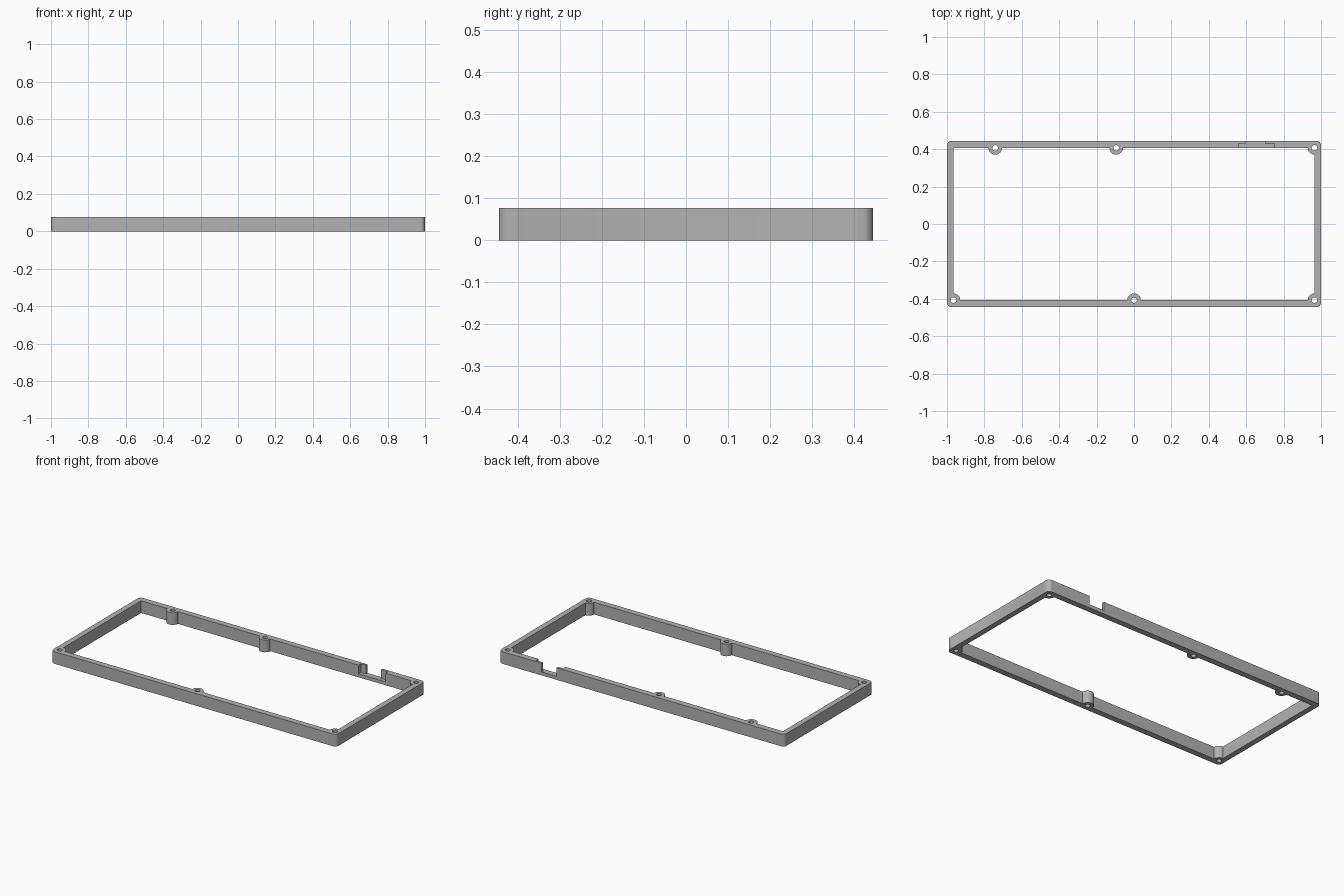
import bpy, bmesh, math

if "Cube" in bpy.data.objects:
    bpy.data.objects.remove(bpy.data.objects["Cube"], do_unlink=True)

HEIGHT = 0.077
WALL_X, WALL_Y = 0.965, 0.407      # inner faces, also the screw centre lines
BOSS_R, HOLE_R = 0.036, 0.015

grey = bpy.data.materials.new("plain grey")
grey.use_nodes = True
colour = (0.45, 0.45, 0.45, 1)
grey.diffuse_color = colour
grey.node_tree.nodes["Principled BSDF"].inputs["Base Color"].default_value = colour


def finish(name, bm, helper=False):
    mesh = bpy.data.meshes.new(name)
    bmesh.ops.recalc_face_normals(bm, faces=bm.faces)
    bm.to_mesh(mesh)
    bm.free()
    mesh.materials.append(grey)
    obj = bpy.data.objects.new(name, mesh)
    bpy.context.collection.objects.link(obj)
    obj.hide_render = helper
    return obj


def block(name, x0, x1, y0, y1, z0, z1, corner=0, helper=False):
    bm = bmesh.new()
    bmesh.ops.create_cube(bm, size=1)
    for v in bm.verts:
        v.co.x = x1 if v.co.x > 0 else x0
        v.co.y = y1 if v.co.y > 0 else y0
        v.co.z = z1 if v.co.z > 0 else z0
    if corner:
        upright = [e for e in bm.edges
                   if abs(e.verts[0].co.z - e.verts[1].co.z) > 0.01]
        bmesh.ops.bevel(bm, geom=upright, offset=corner, segments=6,
                        profile=0.5, affect='EDGES')
    return finish(name, bm, helper)


def post(name, x, y, radius, z0, z1):
    bm = bmesh.new()
    bmesh.ops.create_cone(bm, cap_ends=True, segments=32, radius1=radius,
                          radius2=radius, depth=z1 - z0)
    bmesh.ops.translate(bm, verts=bm.verts, vec=(x, y, (z0 + z1) / 2))
    return finish(name, bm, True)


def combine(target, tool, operation):
    mod = target.modifiers.new(operation.lower(), 'BOOLEAN')
    mod.operation, mod.object, mod.solver = operation, tool, 'EXACT'
    bpy.context.view_layer.objects.active = target
    bpy.ops.object.modifier_apply(modifier=mod.name)
    bpy.data.objects.remove(tool, do_unlink=True)


# Rounded outer rim, hollowed into a frame
frame = block("frame", -1, 1, -0.445, 0.445, 0, HEIGHT, corner=0.025)
combine(frame, block("opening", -WALL_X, WALL_X, -WALL_Y, WALL_Y, -1, 1,
                     helper=True), 'DIFFERENCE')

# Screw bosses with through holes
bosses = [(-0.742, WALL_Y), (-0.095, WALL_Y), (WALL_X, WALL_Y),
          (-WALL_X, -WALL_Y), (0, -WALL_Y), (WALL_X, -WALL_Y)]
for x, y in bosses:
    # pulled slightly inward so it stays within the rim
    combine(frame, post("boss", x, y, BOSS_R, 0, HEIGHT), 'UNION')
for x, y in bosses:
    combine(frame, post("screw_hole", x, y, HOLE_R, -1, 1), 'DIFFERENCE')

# Cable port in the back wall: narrow outside, wider pocket inside
for x0, x1, y0, y1 in ((0.595, 0.70, 0.40, 0.50), (0.56, 0.75, 0.38, 0.43)):
    combine(frame, block("port_cutter", x0, x1, y0, y1, 0.022, 1,
                         helper=True), 'DIFFERENCE')

# Smooth round surfaces, crisp edges
bpy.ops.object.select_all(action='DESELECT')
frame.select_set(True)
bpy.context.view_layer.objects.active = frame
bpy.ops.object.shade_smooth_by_angle(angle=math.radians(30))
